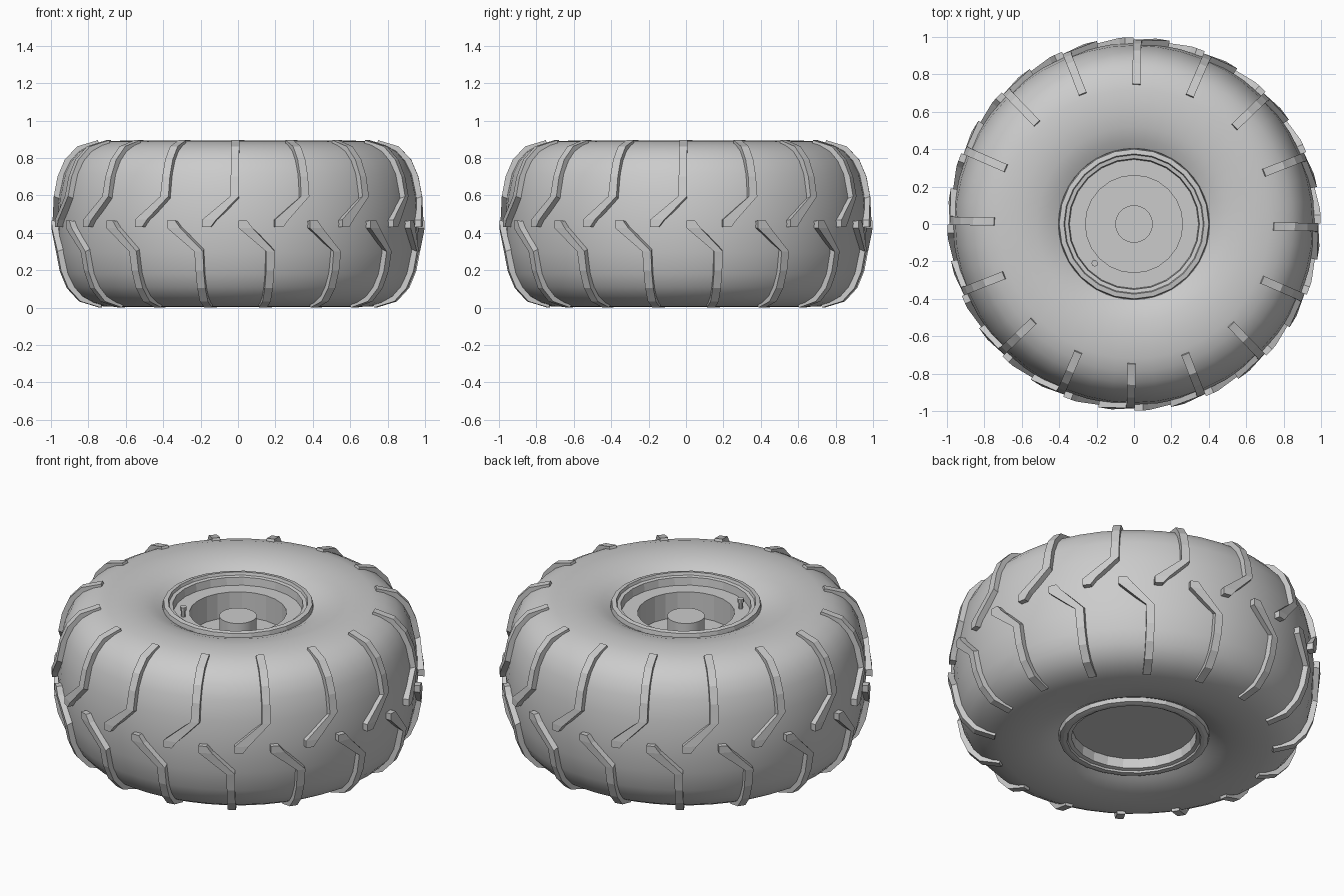
import bpy, bmesh, math
from mathutils import Vector

cube = bpy.data.objects.get("Cube")
if cube:
    bpy.data.objects.remove(cube, do_unlink=True)

HEIGHT = 0.895
LUGS = 16

grey = bpy.data.materials.new("plain grey")
grey.use_nodes = True
grey.diffuse_color = (0.6, 0.6, 0.6, 1)
grey.node_tree.nodes["Principled BSDF"].inputs["Base Color"].default_value = (0.6, 0.6, 0.6, 1)


def finish(bm, name, smooth_angle=None):
    """Turn a bmesh into a named object with the shared material."""
    bmesh.ops.remove_doubles(bm, verts=bm.verts, dist=0.0002)
    bmesh.ops.recalc_face_normals(bm, faces=bm.faces)
    mesh = bpy.data.meshes.new(name)
    bm.to_mesh(mesh)
    bm.free()
    mesh.materials.append(grey)
    obj = bpy.data.objects.new(name, mesh)
    bpy.context.collection.objects.link(obj)
    if smooth_angle:
        bpy.ops.object.select_all(action="DESELECT")
        obj.select_set(True)
        bpy.context.view_layer.objects.active = obj
        bpy.ops.object.shade_smooth_by_angle(angle=math.radians(smooth_angle))
    return obj


def lathe(name, profile, sides, closed=False, smooth_angle=30):
    """Revolve (radius, height) points around the upright axis."""
    bm = bmesh.new()
    rings = []
    for i in range(sides):
        a = math.tau * i / sides
        rings.append([bm.verts.new((r * math.cos(a), r * math.sin(a), z)) for r, z in profile])
    count = len(profile) if closed else len(profile) - 1
    for i in range(sides):
        here, there = rings[i], rings[(i + 1) % sides]
        for j in range(count):
            k = (j + 1) % len(profile)
            bm.faces.new((here[j], there[j], there[k], here[k]))
    return finish(bm, name, smooth_angle)


# Tyre body: upper half of the section, mirrored to the lower half
upper = [(0.385, 0.80), (0.405, 0.838), (0.45, 0.862), (0.52, 0.884), (0.61, 0.893),
         (0.72, 0.888), (0.79, 0.868), (0.85, 0.835), (0.895, 0.785), (0.93, 0.715),
         (0.955, 0.60)]
lower = [(r, HEIGHT - z) for r, z in reversed(upper)]
lathe("tyre_body", upper + [(0.967, HEIGHT / 2)] + lower, 48, closed=True)

# Rim: dished face with a well on top, shallow recess underneath
lathe("rim", [
    (0, 0.10), (0.33, 0.10), (0.335, 0.045), (0.355, 0.04), (0.36, 0.03), (0.38, 0.03),
    (0.40, 0.035), (0.405, 0.06), (0.405, 0.835), (0.40, 0.86), (0.375, 0.864),
    (0.37, 0.848), (0.35, 0.845), (0.345, 0.80), (0.26, 0.80), (0.26, 0.65), (0, 0.65)], 24,
    smooth_angle=12)

# Hub boss in the middle of the well
lathe("hub", [(0, 0.64), (0.1, 0.64), (0.1, 0.78), (0, 0.78)], 32)

# Valve stem on the rim ledge
valve = lathe("valve_stem", [(0, 0), (0.012, 0), (0.012, 0.04), (0.018, 0.04),
                             (0.018, 0.06), (0, 0.06)], 8)
valve.location = (-0.21, -0.21, 0.798)

# Tread lug sections: left offset, right offset, radius, height
LUG = [(-0.175, -0.13, 0.998, 0.43), (-0.175, -0.10, 0.998, 0.47),
       (-0.025, 0.022, 0.985, 0.595), (-0.022, 0.022, 0.965, 0.70),
       (-0.022, 0.022, 0.927, 0.79), (-0.022, 0.022, 0.86, 0.862),
       (-0.022, 0.022, 0.75, 0.895)]


def lug_row(name, start, flip):
    """One ring of bent bars that follow the tyre from crown to shoulder."""
    bm = bmesh.new()
    core = Vector((0.6, HEIGHT / 2))
    for n in range(LUGS):
        base = math.radians(start) + math.tau * n / LUGS
        sections = []
        for left, right, r, z in LUG:
            outer = Vector((r, z))
            inner = core + (outer - core) * 0.8
            section = []
            for point, offset in ((outer, left), (outer, right), (inner, right), (inner, left)):
                a = base + offset / r
                h = HEIGHT - point.y if flip else point.y
                section.append(bm.verts.new((point.x * math.cos(a), point.x * math.sin(a), h)))
            sections.append(section)
        for s, t in zip(sections, sections[1:]):
            for k in range(4):
                m = (k + 1) % 4
                bm.faces.new((s[k], s[m], t[m], t[k]))
        bm.faces.new(sections[0])
        bm.faces.new(sections[-1])
    return finish(bm, name)


# Two interlocking rows, offset by half a step
lug_row("upper_tread_lugs", -1, False)
lug_row("lower_tread_lugs", -1 + 180 / LUGS, True)
